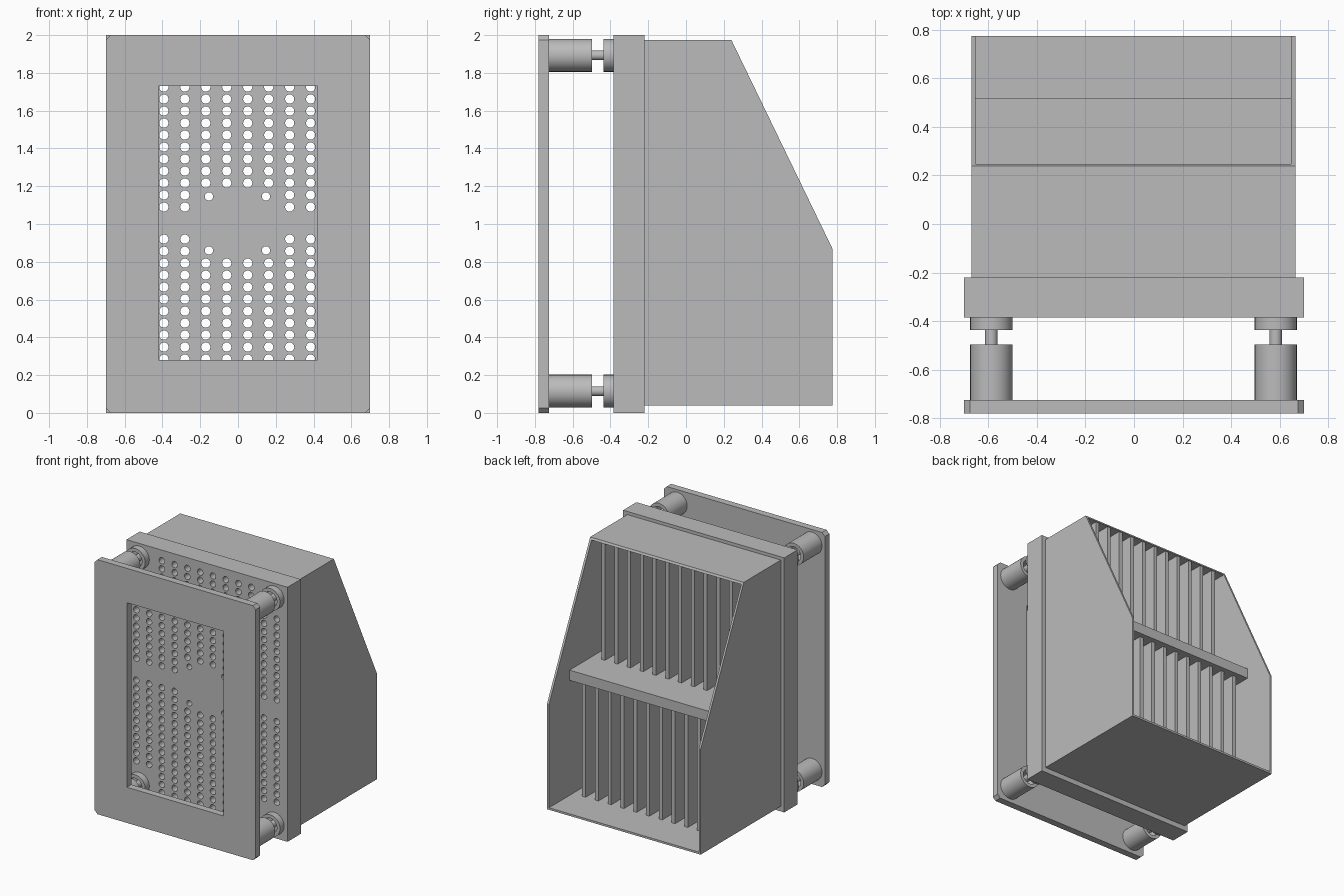
import bpy
import bmesh
from math import cos, sin, pi, radians
from mathutils import Matrix

old = bpy.data.objects.get("Cube")
if old:
    bpy.data.objects.remove(old)

grey = bpy.data.materials.new("light_grey")
grey.use_nodes = True
grey.diffuse_color = (0.5, 0.5, 0.5, 1)
grey.node_tree.nodes["Principled BSDF"].inputs["Base Color"].default_value = (0.5, 0.5, 0.5, 1)


def finish(name, bm):
    bmesh.ops.recalc_face_normals(bm, faces=bm.faces)
    mesh = bpy.data.meshes.new(name)
    bm.to_mesh(mesh)
    bm.free()
    mesh.materials.append(grey)
    obj = bpy.data.objects.new(name, mesh)
    bpy.context.collection.objects.link(obj)
    return obj


def prism(name, profile, x0, x1):
    """Extrude a (y, z) profile along x."""
    bm = bmesh.new()
    face = bm.faces.new([bm.verts.new((x0, y, z)) for y, z in profile])
    new = bmesh.ops.extrude_face_region(bm, geom=[face])["geom"]
    bmesh.ops.translate(bm, vec=(x1 - x0, 0, 0),
                        verts=[v for v in new if isinstance(v, bmesh.types.BMVert)])
    return finish(name, bm)


def box(name, x0, x1, y0, y1, z0, z1):
    return prism(name, [(y0, z0), (y1, z0), (y1, z1), (y0, z1)], x0, x1)


def rect(x0, x1, z0, z1):
    return [(x0, z0), (x1, z0), (x1, z1), (x0, z1)]


def circle(x, z, r, n=16):
    return [(x + r * cos(2 * pi * i / n), z + r * sin(2 * pi * i / n)) for i in range(n)]


def plate(name, loops, y0, y1):
    """Flat plate facing front; the first loop is the outline, the rest are holes."""
    curve = bpy.data.curves.new(name, "CURVE")
    curve.dimensions = "2D"
    curve.fill_mode = "BOTH"
    curve.extrude = (y1 - y0) / 2
    for loop in loops:
        spline = curve.splines.new("POLY")
        spline.points.add(len(loop) - 1)
        for point, (x, z) in zip(spline.points, loop):
            point.co = (x, z, 0, 1)
        spline.use_cyclic_u = True
    temp = bpy.data.objects.new(name + "_outline", curve)
    bpy.context.collection.objects.link(temp)
    bpy.context.view_layer.update()
    mesh = bpy.data.meshes.new_from_object(
        temp.evaluated_get(bpy.context.evaluated_depsgraph_get()))
    bpy.data.objects.remove(temp)
    bm = bmesh.new()
    bm.from_mesh(mesh)
    bpy.data.meshes.remove(mesh)
    for face in bm.faces:
        face.smooth = False
        face.material_index = 0
    bmesh.ops.remove_doubles(bm, verts=bm.verts, dist=0.0001)
    bmesh.ops.transform(bm, verts=bm.verts, matrix=Matrix.Translation((0, (y0 + y1) / 2, 0))
                        @ Matrix.Rotation(radians(90), 4, "X"))
    return finish(name, bm)


def lathe(name, x, z, profile):
    """Turn a closed (radius, y) profile about an axis along y."""
    bm = bmesh.new()
    verts = [bm.verts.new((x + r, y, z)) for r, y in profile]
    edges = [bm.edges.new((a, b)) for a, b in zip(verts, verts[1:] + verts[:1])]
    bmesh.ops.spin(bm, geom=verts + edges, cent=(x, 0, z), axis=(0, 1, 0),
                   angle=2 * pi, steps=32, use_merge=True)
    bmesh.ops.remove_doubles(bm, verts=bm.verts, dist=0.0001)
    obj = finish(name, bm)
    bpy.ops.object.select_all(action="DESELECT")
    obj.select_set(True)
    bpy.context.view_layer.objects.active = obj
    bpy.ops.object.shade_smooth_by_angle()


# Front frame with clipped corners and a window
W, H, C = 0.7, 2.0, 0.025
frame = [(-W + C, 0), (W - C, 0), (W, C), (W, H - C),
         (W - C, H), (-W + C, H), (-W, H - C), (-W, C)]
plate("front_frame", [frame, rect(-0.42, 0.42, 0.28, 1.73)], -0.78, -0.725)

# Perforated plate
PITCH_X, PITCH_Z, MID_X = 0.111, 0.0635, -0.004
holes = [circle(x, z, 0.022) for x in (-0.154, 0.148) for z in (0.86, 1.146)]
for col in range(12):
    offset = (col - 5.5) * PITCH_X
    first, last = 0, 13
    if abs(offset) < 0.2:
        first = 2
    if abs(offset) > 0.45:
        last = 10
    for row in range(first, last + 1):
        for z in (1.09 + row * PITCH_Z, 0.92 - row * PITCH_Z):
            holes.append(circle(MID_X + offset, z, 0.0245))
plate("perforated_plate", [rect(-W, W, 0, H)] + holes, -0.385, -0.22)

# Standoffs at the four corners: sleeve, pin and washer
for side, x in (("right", -0.588), ("left", 0.584)):
    for level, z in (("lower", 0.115), ("upper", 1.893)):
        tag = f"{level}_{side}"
        lathe(f"sleeve_{tag}", x, z, [(0.087, -0.725), (0.087, -0.497), (0.06, -0.497), (0.06, -0.725)])
        lathe(f"pin_{tag}", x, z, [(0, -0.725), (0.026, -0.725), (0.026, -0.385), (0, -0.385)])
        lathe(f"washer_{tag}", x, z, [(0.087, -0.437), (0.087, -0.385), (0.06, -0.385), (0.06, -0.437)])

# Hood: sloped sides, roof and floor
X0, X1, INNER0, INNER1 = -0.67, 0.665, -0.654, 0.648
side_profile = [(-0.22, 0.04), (0.775, 0.04), (0.775, 0.87), (0.24, 1.975), (-0.22, 1.975)]
prism("hood_right_side", side_profile, X0, INNER0)
prism("hood_left_side", side_profile, INNER1, X1)
prism("hood_roof", [(-0.22, 1.958), (0.248, 1.958), (0.24, 1.975), (-0.22, 1.975)], INNER0, INNER1)
box("hood_floor", INNER0, INNER1, -0.22, 0.775, 0.04, 0.056)
box("hood_shelf", INNER0, INNER1, -0.22, 0.52, 0.96, 1.04)

# Cooling fins between the hole columns
for i in range(11):
    x = MID_X + (i - 5) * PITCH_X
    box(f"upper_fin_{i + 1}", x - 0.015, x + 0.015, -0.22, 0.24, 1.04, 1.958)
    box(f"lower_fin_{i + 1}", x - 0.015, x + 0.015, -0.22, 0.48, 0.056, 0.96)
